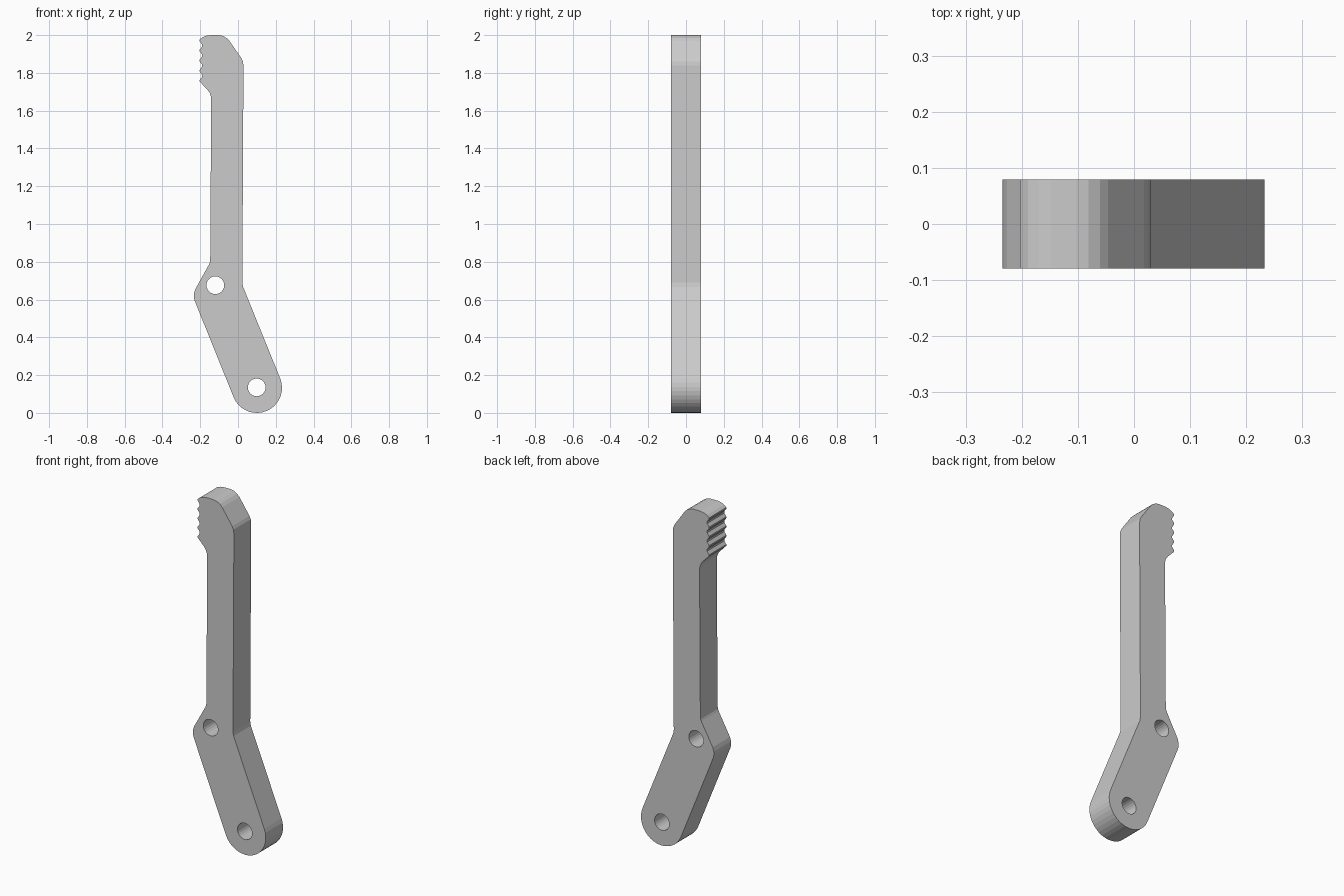
import bpy, bmesh
from math import sin, cos, radians, pi

if "Cube" in bpy.data.objects:
    bpy.data.objects.remove(bpy.data.objects["Cube"])

HALF_THICK = 0.079
PIVOT = (0.10, 0.133)
SLOPE = radians(22.1)


def arc(cx, cz, r, start, end, n):
    return [(cx + r * cos(start + (end - start) * i / n),
             cz + r * sin(start + (end - start) * i / n)) for i in range(n + 1)]


# Rounded lower end, running clockwise from the right tangent to the left one
outline = arc(*PIVOT, 0.133, SLOPE, SLOPE - pi, 18)

# Elbow corner and straight left edge of the handle
outline += [(-0.230, 0.595), (-0.234, 0.613), (-0.233, 0.632), (-0.226, 0.655),
            (-0.154, 0.785), (-0.149, 0.797), (-0.147, 0.812),
            (-0.142, 1.665), (-0.145, 1.682), (-0.152, 1.698), (-0.164, 1.714)]

# Grip teeth
pitch = 0.0535
for i in range(5):
    z = 1.757 + i * pitch
    outline += [(-0.203, z - 0.003), (-0.203, z + 0.005)]
    if i < 4:
        outline += [(-0.190, z + pitch * 0.42), (-0.190, z + pitch * 0.62)]

# Rounded tip, back bevel and inner bend
outline += [(-0.189, 1.988), (-0.170, 1.996), (-0.148, 2.0), (-0.103, 2.0),
            (-0.081, 1.996), (-0.061, 1.985), (-0.046, 1.970),
            (0.018, 1.878), (0.026, 1.860), (0.029, 1.838),
            (0.023, 0.690), (0.027, 0.667)]

# Outline plus two bolt holes
loops = [outline]
for x, z in [(0.099, 0.135), (-0.120, 0.676)]:
    loops.append(arc(x, z, 0.047, 0, 2 * pi, 24)[:-1])

# Filled flat profile extruded to both sides
curve = bpy.data.curves.new("lever_arm", 'CURVE')
curve.dimensions = '2D'
curve.fill_mode = 'BOTH'
curve.extrude = HALF_THICK
for pts in loops:
    spline = curve.splines.new('POLY')
    spline.points.add(len(pts) - 1)
    for p, (x, z) in zip(spline.points, pts):
        p.co = (x, z, 0, 1)
    spline.use_cyclic_u = True

lever = bpy.data.objects.new("lever_arm", curve)
bpy.context.collection.objects.link(lever)
lever.rotation_euler.x = pi / 2
bpy.context.view_layer.objects.active = lever
lever.select_set(True)
bpy.ops.object.convert(target='MESH')
lever = bpy.context.object
bpy.ops.object.transform_apply(rotation=True)

# Weld caps to sides and keep flat faces
bm = bmesh.new()
bm.from_mesh(lever.data)
bmesh.ops.remove_doubles(bm, verts=bm.verts, dist=0.0001)
bmesh.ops.recalc_face_normals(bm, faces=bm.faces)
for f in bm.faces:
    f.smooth = False
bm.to_mesh(lever.data)
bm.free()
